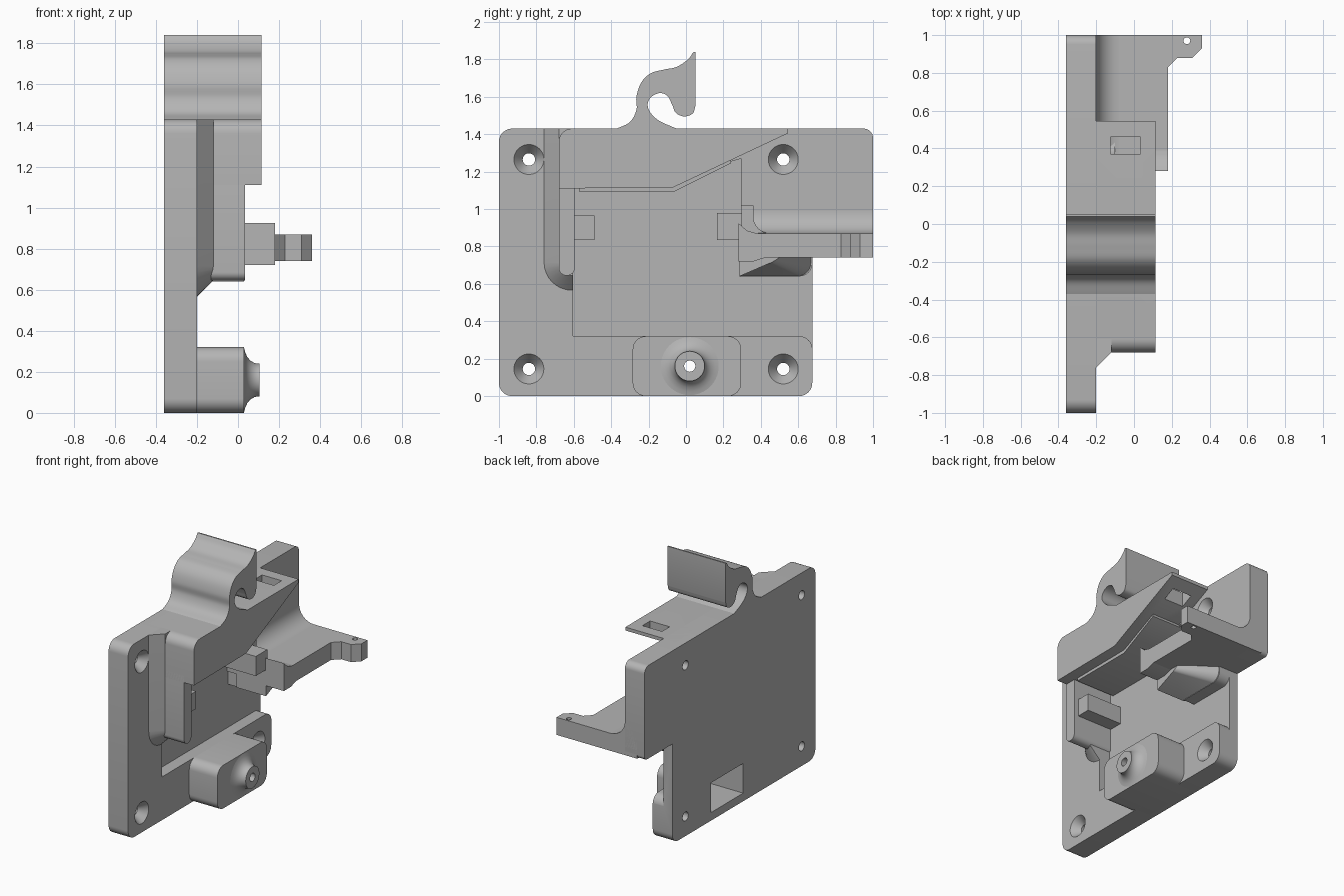
import bpy, bmesh, math
from mathutils import Vector

cube = bpy.data.objects.get("Cube")
if cube:
    bpy.data.objects.remove(cube, do_unlink=True)

grey = bpy.data.materials.new("plain grey")
grey.use_nodes = True
grey.diffuse_color = (0.46, 0.46, 0.46, 1)
grey.node_tree.nodes["Principled BSDF"].inputs["Base Color"].default_value = grey.diffuse_color


def outline(points, steps=8):
    """2D polygon; a third value on a point rounds that corner."""
    out = []
    for i, p in enumerate(points):
        c = Vector(p[:2])
        if len(p) == 2:
            out.append(c)
            continue
        d1 = (Vector(points[i - 1][:2]) - c).normalized() * p[2]
        d2 = (Vector(points[(i + 1) % len(points)][:2]) - c).normalized() * p[2]
        for k in range(steps + 1):
            t = math.pi / 2 * k / steps
            out.append(c + d1 * (1 - math.sin(t)) + d2 * (1 - math.cos(t)))
    return out


def spline(points, steps=6):
    """Smooth curve through the points."""
    p = [Vector(q) for q in points]
    p = [2 * p[0] - p[1]] + p + [2 * p[-1] - p[-2]]
    out = []
    for a, b, c, d in zip(p, p[1:], p[2:], p[3:]):
        for k in range(steps):
            t = k / steps
            out.append(b + (c - a) * t / 2 + (a - 2.5 * b + 2 * c - d / 2) * t * t
                       + (1.5 * (b - c) + (d - a) / 2) * t ** 3)
    return out + [p[-2]]


def finish(name, bm):
    bmesh.ops.remove_doubles(bm, verts=bm.verts, dist=1e-5)
    bmesh.ops.recalc_face_normals(bm, faces=bm.faces)
    mesh = bpy.data.meshes.new(name)
    bm.to_mesh(mesh)
    bm.free()
    mesh.materials.append(grey)
    ob = bpy.data.objects.new(name, mesh)
    bpy.context.collection.objects.link(ob)
    return ob


def prism(name, points, lo, hi, axis="x", far=None):
    """Extrude an outline along an axis, optionally lofting to a second outline."""
    place = {"x": lambda p, h: (h, p[0], p[1]),
             "y": lambda p, h: (p[0], h, p[1]),
             "z": lambda p, h: (p[0], p[1], h)}[axis]
    bm = bmesh.new()
    a = [bm.verts.new(place(p, lo)) for p in outline(points)]
    b = [bm.verts.new(place(p, hi)) for p in outline(far or points)]
    bm.faces.new(a)
    bm.faces.new(b[::-1])
    n = len(a)
    for i in range(n):
        j = (i + 1) % n
        bm.faces.new((a[i], a[j], b[j], b[i]))
    return finish(name, bm)


def box(name, x, y, z, r=0):
    corners = [(y[0], z[0]), (y[1], z[0]), (y[1], z[1]), (y[0], z[1])]
    return prism(name, [c + (r,) if r else c for c in corners], *x)


def lathe(name, profile, y, z, n=40):
    """Turn a closed (x, radius) profile about an x-directed axis."""
    bm = bmesh.new()
    rings = [[bm.verts.new((x, y + r * math.cos(math.tau * k / n), z + r * math.sin(math.tau * k / n)))
              for k in range(n)] for x, r in profile]
    for i, a in enumerate(rings):
        b = rings[(i + 1) % len(rings)]
        if profile[i][1] == 0 and profile[(i + 1) % len(rings)][1] == 0:
            continue
        for k in range(n):
            m = (k + 1) % n
            bm.faces.new((a[k], a[m], b[m], b[k]))
    return finish(name, bm)


def cut(ob, *cutters):
    for c in cutters:
        mod = ob.modifiers.new("cut", "BOOLEAN")
        mod.operation, mod.solver, mod.object = "DIFFERENCE", "EXACT", c
        bpy.context.view_layer.objects.active = ob
        bpy.ops.object.modifier_apply(modifier=mod.name)
        bpy.data.objects.remove(c, do_unlink=True)


BACK, FACE, FLOOR, TOP = -0.36, -0.2, -0.29, 1.43

# Back plate with stepped side, shallow pocket, screw holes and rear opening
plate = prism("back_plate", [(-1, 0, .07), (.675, 0, .07), (.675, .74), (1, .74, .03),
                             (1, TOP, .05), (-1, TOP, .07)], BACK, FACE)
pocket = prism("pocket_cutter", [(-.605, .32), (.676, .32, .07), (.676, .2), (.8, .2), (.8, .735),
                                 (.676, .735), (.676, .64, .07), (.295, .64), (.295, 1.27),
                                 (-.07, 1.16), (-.605, 1.16)], FLOOR, 0)
screws = [lathe("screw_cutter", [(-.5, 0), (-.5, .033), (-.26, .033), (FACE, .08), (-.1, .08), (-.1, 0)], y, z)
          for y in (-.84, .52) for z in (.145, 1.265)]
cut(plate, pocket, *screws, box("rear_cutter", (-.5, -.1), (-.155, .22), (.06, .28)))

# Lower boss, hollow from behind, with a flared nozzle
boss = box("lower_boss", (-.32, .03), (-.285, .295), (0, .32), .07)
cut(boss, box("hollow_cutter", (-.5, -.02), (-.155, .22), (.06, .28)),
    lathe("bore_cutter", [(-.1, 0), (-.1, .033), (.1, .033), (.1, 0)], .02, .16))
lathe("nozzle", [(0, .033), (0, .155), (.03, .155), (.035, .135), (.045, .113), (.06, .095),
                 (.08, .083), (.095, .08), (.105, .08), (.105, .03)], .02, .16)

# Sloped hood with a slot, and its inner liner
hood = prism("hood", [(-.68, TOP, .07), (-.68, 1.11), (-.07, 1.115), (.545, 1.405), (.545, TOP)], -.3, .115)
cut(hood, prism("slot_cutter", [(-.125, .37), (.035, .37), (.035, .46), (-.125, .46)], 1.2, 1.6, "z"))
prism("hood_liner", [(-.57, 1.2), (-.57, 1.09), (-.07, 1.09), (.24, 1.245), (.24, 1.27), (-.07, 1.2)], -.3, .03)

# Side leg with bevelled skirt and tab
box("side_leg", (-.3, .035), (-.68, -.595), (.645, 1.2), .04)
prism("leg_skirt", [(-.76, TOP), (-.76, .565, .15), (-.605, .565), (-.605, TOP)], FACE - .001, -.12,
      far=[(-.68, TOP), (-.68, .645, .07), (-.605, .645), (-.605, TOP)])
box("left_tab", (-.3, .0), (-.6, -.49), (.835, .965))
box("right_tab", (-.3, .03), (.165, .3), (.835, .98))

# Side arm with pin hole, fillet, pillar, clip and gusset
arm = prism("side_arm", [(-.3, .285), (.18, .285), (.18, .83), (.23, .88), (.31, .88),
                         (.36, .93), (.36, 1), (-.3, 1)], .74, .87, "z")
cut(arm, prism("pin_cutter", [(.28 + .018 * math.cos(k * math.tau / 16), .97 + .018 * math.sin(k * math.tau / 16))
                              for k in range(16)], .5, 1, "z"))
prism("arm_fillet", [(-.3, .8), (-.07, .8), (-.07, .87), (FACE, .87, .12), (FACE, 1.0), (-.3, 1.0)], .36, 1, "y")
prism("arm_pillar", [(.295, .8), (.46, .8), (.46, .87), (.36, .87, .09), (.36, 1.02), (.295, 1.02)], -.3, -.1)
prism("arm_clip", [(.28, .72), (.36, .72), (.44, .745), (.44, .865), (.37, .872), (.325, .885), (.28, .925)],
      .03, .18)
prism("arm_gusset", [(.285, .64), (.675, .64, .07), (.675, .75), (.285, .75)], FACE - .01, .03,
      far=[(.285, .64), (.47, .72, .02), (.51, .75), (.285, .75)])

# Curled hook on the top edge
prism("top_hook", spline([(-.37, 1.43), (-.3, 1.465), (-.265, 1.53), (-.265, 1.6), (-.24, 1.675),
                          (-.19, 1.725), (-.12, 1.745), (-.05, 1.76), (.01, 1.8), (.04, 1.84)])
      + [Vector((.05, 1.84))]
      + spline([(.05, 1.55), (.035, 1.51), (-.01, 1.495), (-.055, 1.515), (-.075, 1.56), (-.1, 1.605),
                (-.14, 1.62), (-.185, 1.6), (-.205, 1.56), (-.19, 1.515), (-.14, 1.47), (-.05, 1.43)])
      + [Vector((-.05, 1.4)), Vector((-.37, 1.4))], BACK, .115)

# Smooth curved walls, keep edges sharp
for ob in bpy.context.scene.objects:
    if ob.type == "MESH" and grey.name in ob.data.materials:
        bpy.ops.object.select_all(action="DESELECT")
        ob.select_set(True)
        bpy.context.view_layer.objects.active = ob
        bpy.ops.object.shade_smooth_by_angle(angle=math.radians(30))
